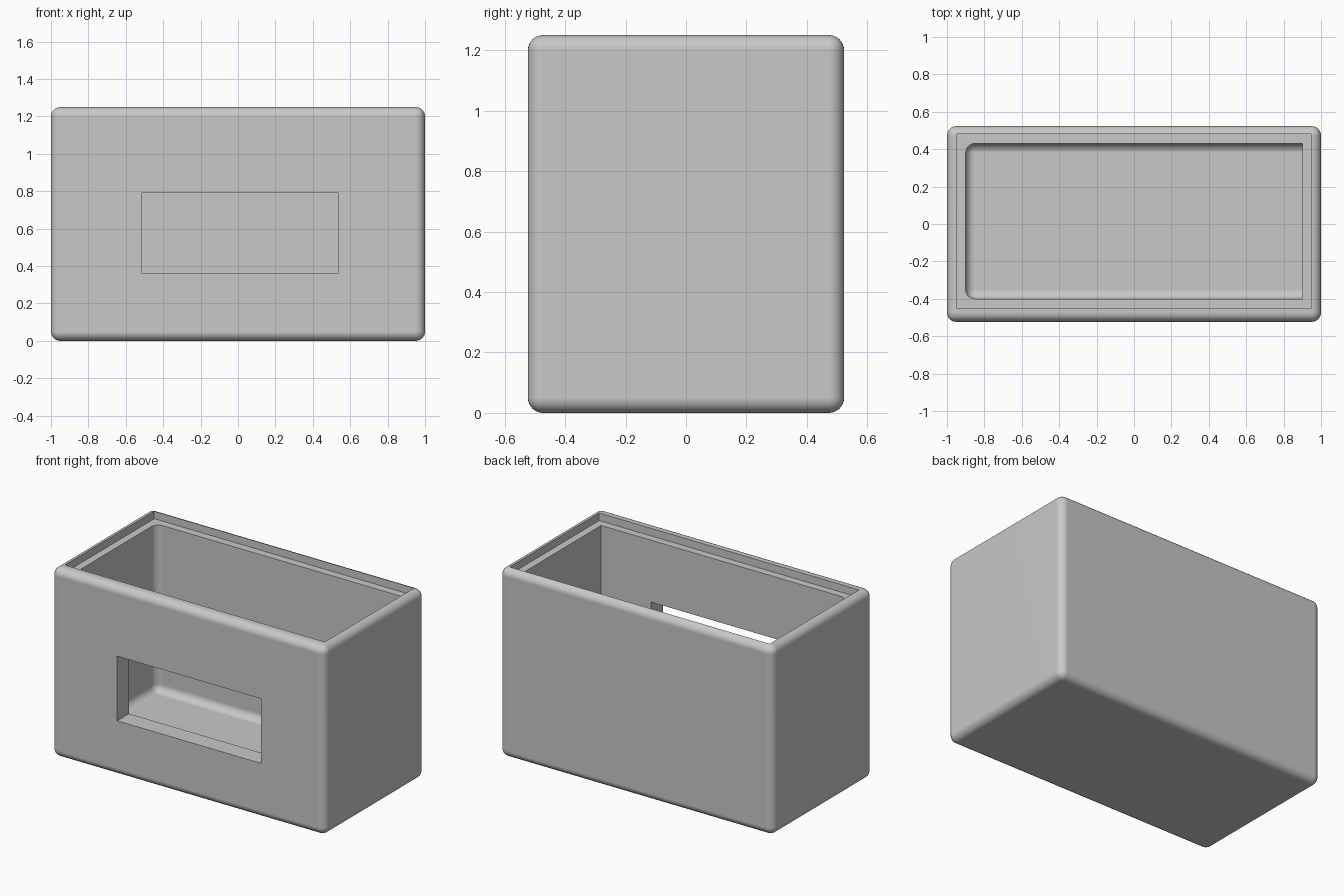
import bpy, bmesh
from mathutils import Vector

default = bpy.data.objects.get("Cube")
if default:
    bpy.data.objects.remove(default, do_unlink=True)

FILLET = 0.05
SEGMENTS = 8

grey = bpy.data.materials.new("plain_grey")
grey.use_nodes = True
colour = (0.58, 0.58, 0.58, 1)
grey.diffuse_color = colour
grey.node_tree.nodes["Principled BSDF"].inputs["Base Color"].default_value = colour


def box(name, low, high, rounded=None):
    """Box between two corners; edges accepted by the rounded rule get a fillet."""
    low, high = Vector(low), Vector(high)
    bm = bmesh.new()
    bmesh.ops.create_cube(bm, size=1)
    for v in bm.verts:
        v.co = (low + high) / 2 + v.co * (high - low)
    if rounded:
        edges = [e for e in bm.edges if rounded(*(v.co for v in e.verts))]
        bmesh.ops.bevel(bm, geom=edges, offset=FILLET, segments=SEGMENTS,
                        profile=0.5, affect='EDGES', clamp_overlap=True)
    bmesh.ops.recalc_face_normals(bm, faces=bm.faces)
    mesh = bpy.data.meshes.new(name)
    bm.to_mesh(mesh)
    bm.free()
    mesh.materials.append(grey)
    obj = bpy.data.objects.new(name, mesh)
    bpy.context.collection.objects.link(obj)
    return obj


# Outer shell, filleted on every edge
shell = box("box_shell", (-1, -0.523, 0), (1, 0.523, 1.25), lambda a, b: True)

# Cavity: the floor and one end are filleted, the other end stays sharp
end_x, floor_z, top_z = 0.9, 0.1, 1.5


def cavity_edge(a, b):
    mid = (a + b) / 2
    return mid.z < top_z - 0.01 and mid.x < end_x - 0.01


cutters = [
    box("cavity_cutter", (-end_x, -0.4, floor_z), (end_x, 0.43, top_z), cavity_edge),
    # Stepped lid seat around the opening
    box("lid_seat_cutter", (-0.95, -0.45, 1.2), (0.95, 0.482, 1.4)),
    # Window through the front wall
    box("window_cutter", (-0.517, -0.7, 0.364), (0.536, -0.2, 0.791)),
]

bpy.ops.object.select_all(action='DESELECT')
bpy.context.view_layer.objects.active = shell
shell.select_set(True)
for cutter in cutters:
    cut = shell.modifiers.new(cutter.name, 'BOOLEAN')
    cut.operation = 'DIFFERENCE'
    cut.solver = 'EXACT'
    cut.object = cutter
    bpy.ops.object.modifier_apply(modifier=cut.name)
    bpy.data.objects.remove(cutter, do_unlink=True)

# Smooth fillets with flat walls
bpy.ops.object.shade_smooth_by_angle(angle=0.5)
normals = shell.modifiers.new("flat_walls", 'WEIGHTED_NORMAL')
normals.keep_sharp = True
